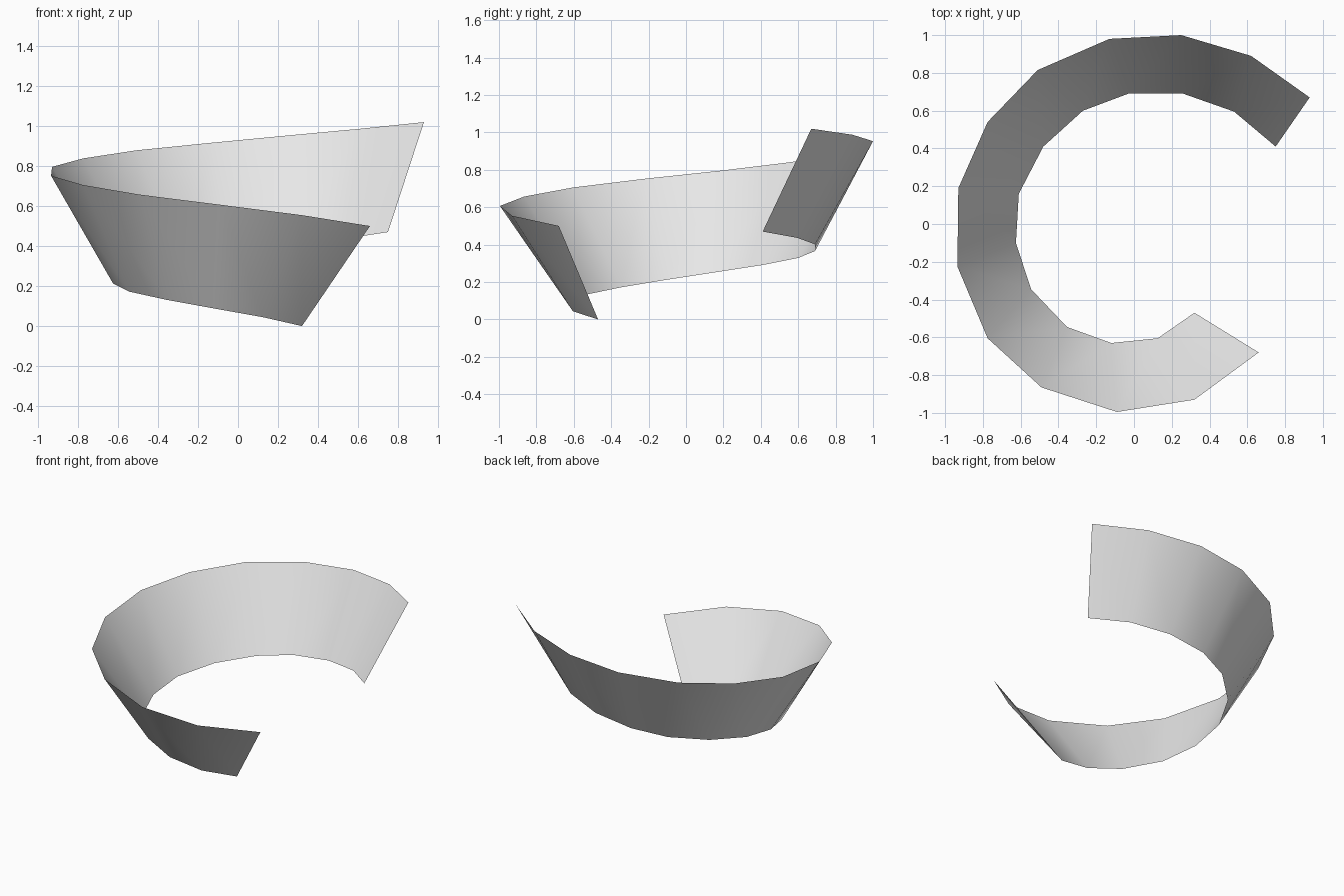
import bpy
import bmesh

# Remove the default cube only
default_cube = bpy.data.objects.get("Cube")
if default_cube:
    bpy.data.objects.remove(default_cube, do_unlink=True)


def make_material(name, colour):
    material = bpy.data.materials.new(name)
    material.use_nodes = True
    material.diffuse_color = colour
    material.node_tree.nodes["Principled BSDF"].inputs["Base Color"].default_value = colour
    return material


def falling_height(start, first_drop, growth, step):
    """Height along a rim whose downward slope steepens with every step."""
    return start - first_drop * step - growth * step * step


# Plan paths of the two rims, running from the high end round to the low end
upper_path = [
    (.93, .67), (.62, .89), (.25, 1), (-.13, .98), (-.51, .815),
    (-.775, .54), (-.93, .19), (-.935, -.225), (-.775, -.605),
    (-.49, -.865), (-.09, -.995), (.32, -.93), (.66, -.68),
]
lower_path = [
    (.75, .41), (.53, .595), (.26, .69), (-.03, .69), (-.27, .6),
    (-.48, .41), (-.61, .16), (-.625, -.1), (-.545, -.345),
    (-.355, -.545), (-.12, -.63), (.125, -.605), (.32, -.47),
]

# Spiral band: a single flared sheet bridged between the two rims
bm = bmesh.new()
upper_rim = [bm.verts.new((x, y, falling_height(1.02, .0313, .001, step)))
             for step, (x, y) in enumerate(upper_path)]
lower_rim = [bm.verts.new((x, y, falling_height(.47, .0332, .0005, step)))
             for step, (x, y) in enumerate(lower_path)]
lower_rim[-1].co.z = 0

for step in range(len(upper_rim) - 1):
    face = bm.faces.new((upper_rim[step], upper_rim[step + 1],
                         lower_rim[step + 1], lower_rim[step]))
    face.normal_update()
    # Keep every face pointing away from the middle of the spiral
    if face.normal.dot(face.calc_center_median()) < 0 and face.normal.z > 0:
        face.normal_flip()
    face.smooth = True

mesh = bpy.data.meshes.new("spiral_band")
bm.to_mesh(mesh)
bm.free()
mesh.materials.append(make_material("light grey", (.8, .8, .8, 1)))

spiral_band = bpy.data.objects.new("spiral_band", mesh)
bpy.context.collection.objects.link(spiral_band)
